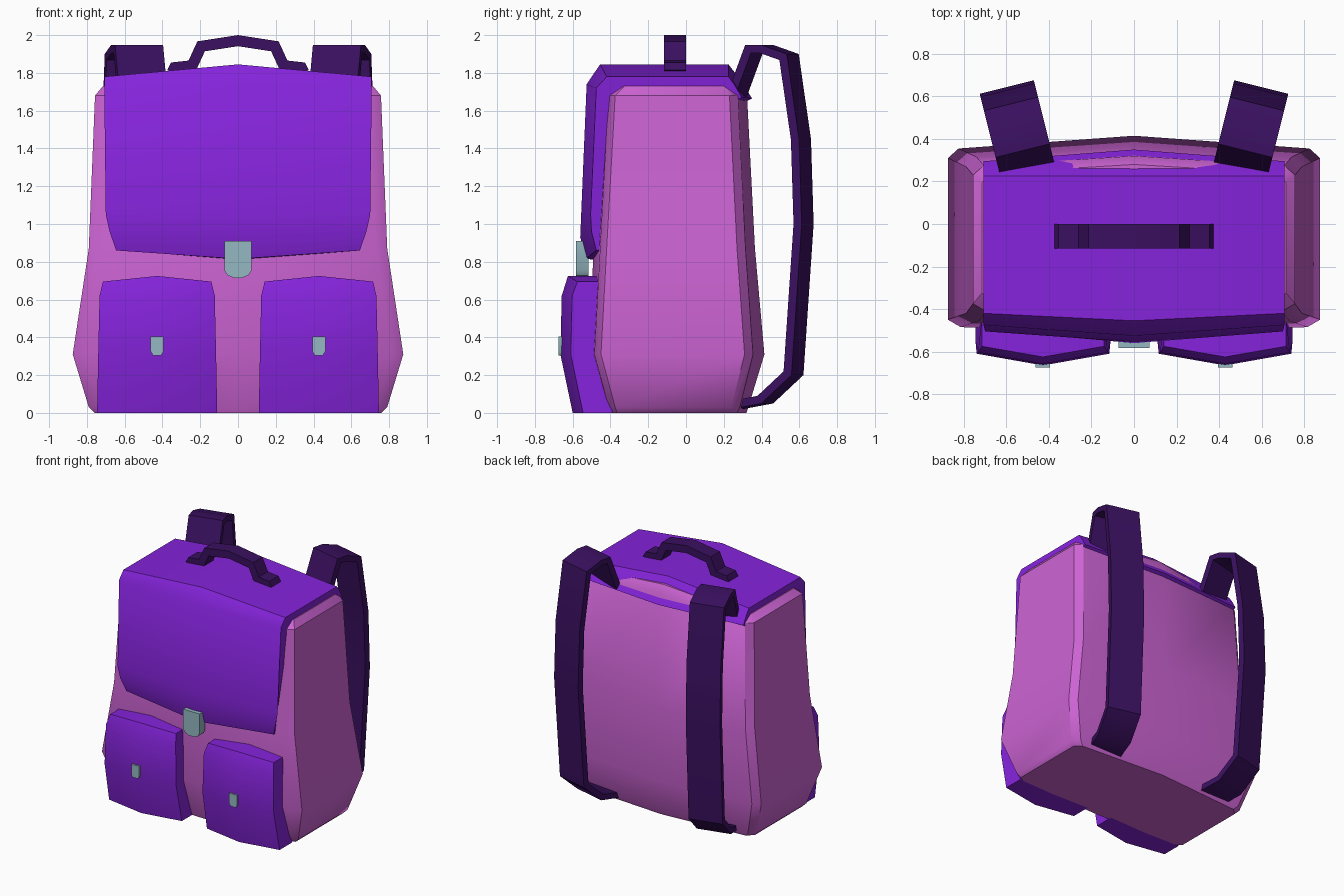
import bpy, bmesh, math
from mathutils import Vector

if "Cube" in bpy.data.objects:
    bpy.data.objects.remove(bpy.data.objects["Cube"])


def mat(name, rgb):
    m = bpy.data.materials.new(name)
    m.diffuse_color = (*rgb, 1)
    m.use_nodes = True
    m.node_tree.nodes["Principled BSDF"].inputs["Base Color"].default_value = m.diffuse_color
    return m


PINK = mat("orchid fabric", (0.61, 0.127, 0.66))
PURPLE = mat("violet fabric", (0.235, 0.017, 0.71))
STRAP = mat("dark violet webbing", (0.042, 0.005, 0.115))
METAL = mat("pale metal", (0.30, 0.485, 0.546))


def loft(name, rings, material, caps=None, angle=35):
    """Skin closed rings of points in order, capping both ends."""
    bm = bmesh.new()
    vs = [[bm.verts.new(p) for p in r] for r in rings]
    n = len(rings[0])
    for a, b in zip(vs, vs[1:]):
        for i in range(n):
            j = (i + 1) % n
            bm.faces.new((a[i], a[j], b[j], b[i]))
    for r in (vs[0], vs[-1]):
        for c in caps or [range(n)]:
            bm.faces.new([r[i] for i in c])
    bmesh.ops.recalc_face_normals(bm, faces=bm.faces[:])
    me = bpy.data.meshes.new(name)
    bm.to_mesh(me)
    bm.free()
    me.materials.append(material)
    me.shade_smooth()
    me.set_sharp_from_angle(angle=math.radians(angle))
    ob = bpy.data.objects.new(name, me)
    bpy.context.collection.objects.link(ob)
    return ob


def panel(name, cx, centre, edge, material):
    """Padded panel: a (y, z) profile in the middle, (x, y, z) at both ends."""
    rings = [[(cx - x, y, z) for x, y, z in edge],
             [(cx, y, z) for y, z in centre],
             [(cx + x, y, z) for x, y, z in edge]]
    return loft(name, rings, material)


def strip(name, path, thick, width, place, material):
    """Flat band along a 2D outer path, offset to its right by thick."""
    P = [Vector(p) for p in path]
    rings = []
    for i, p in enumerate(P):
        d1 = (p - P[max(i - 1, 0)]) if i else (P[1] - p)
        d2 = (P[i + 1] - p) if i < len(P) - 1 else d1
        n1, n2 = (Vector((d.y, -d.x)).normalized() for d in (d1, d2))
        n = (n1 + n2).normalized()
        q = p + n * thick / max(n.dot(n1), 0.4)
        h = width / 2
        rings.append([place(p.x, p.y, -h), place(p.x, p.y, h),
                      place(q.x, q.y, h), place(q.x, q.y, -h)])
    return loft(name, rings, material)


def plate(name, cx, outline, y0, y1, material):
    return loft(name, [[(cx + x, y, z) for x, z in outline] for y in (y0, y1)], material)


# Bag body: ten-sided rings (z, half width, front, front centre, back, back centre, centre rise)
levels = [(0.0, 0.76, -0.40, -0.42, 0.27, 0.32, 0),
          (0.03, 0.79, -0.41, -0.43, 0.285, 0.33, 0),
          (0.31, 0.875, -0.485, -0.51, 0.355, 0.415, 0),
          (0.87, 0.79, -0.455, -0.49, 0.315, 0.365, 0),
          (1.68, 0.757, -0.41, -0.45, 0.275, 0.32, 0.06),
          (1.73, 0.715, -0.36, -0.41, 0.24, 0.28, 0.07)]
rings = []
for z, w, f, fc, b, bc, rise in levels:
    half = [(w - 0.06, f), (w, f + 0.035), (w, b - 0.045), (w - 0.05, b)]
    rings.append([(0, fc, z + rise)] + [(x, y, z) for x, y in half]
                 + [(0, bc, z + rise)] + [(-x, y, z) for x, y in reversed(half)])
loft("bag_body", rings, PINK, caps=[range(0, 6), (5, 6, 7, 8, 9, 0)])

# Lid flap folding over the top and down the front
panel("lid_flap", 0,
      [(-0.46, 0.81), (-0.53, 0.815), (-0.56, 0.93), (-0.555, 1.05), (-0.526, 1.74),
       (-0.455, 1.845), (0.225, 1.845), (0.275, 1.78), (0.35, 1.665),
       (0.30, 1.64), (0.22, 1.76), (-0.38, 1.76), (-0.44, 1.68)],
      [(0.645, -0.43, 0.86), (0.645, -0.475, 0.86), (0.68, -0.50, 0.96), (0.70, -0.505, 1.05),
       (0.708, -0.475, 1.72), (0.708, -0.42, 1.78), (0.708, 0.225, 1.78), (0.708, 0.255, 1.74),
       (0.708, 0.295, 1.67), (0.708, 0.26, 1.65), (0.708, 0.21, 1.70), (0.708, -0.34, 1.70),
       (0.708, -0.39, 1.62)], PURPLE)

# Main buckle tongue on the flap
plate("main_buckle", 0, [(-0.072, 0.91), (0.072, 0.91), (0.072, 0.755), (0.055, 0.728),
                         (0.02, 0.715), (-0.02, 0.715), (-0.055, 0.728), (-0.072, 0.755)],
      -0.583, -0.515, METAL)

# Handle across the top
half_handle = [(-0.375, 1.815), (-0.355, 1.855), (-0.262, 1.865), (-0.215, 1.967)]
strip("top_handle", half_handle + [(0, 2.0)] + [(-x, z) for x, z in reversed(half_handle)],
      0.058, 0.115, lambda a, b, t: (a, -0.058 + t, b), STRAP)

# Mirrored parts: pockets with latches and shoulder straps
strap_path = [(0.25, 1.69), (0.345, 1.948), (0.43, 1.948), (0.565, 1.90), (0.63, 1.45),
              (0.644, 1.0), (0.59, 0.20), (0.43, 0.05), (0.27, 0.02)]
yaw = math.radians(14)
for side, s in (("left", -1), ("right", 1)):
    panel(side + "_pocket", 0.428 * s,
          [(-0.40, 0), (-0.60, 0), (-0.665, 0.31), (-0.658, 0.62), (-0.625, 0.725), (-0.43, 0.725)],
          [(0.318, -0.39, 0), (0.318, -0.545, 0), (0.312, -0.61, 0.31), (0.305, -0.603, 0.62),
           (0.287, -0.575, 0.695), (0.287, -0.43, 0.695)], PURPLE)
    plate(side + "_pocket_latch", 0.428 * s,
          [(-0.034, 0.405), (0.034, 0.405), (0.034, 0.325), (0.022, 0.305),
           (-0.022, 0.305), (-0.034, 0.325)], -0.674, -0.64, METAL)

    def place(y, z, t, s=s):
        return (s * (0.50 + (y - 0.25) * math.tan(yaw) + t * math.cos(yaw)),
                y - t * math.sin(yaw), z)
    strip(side + "_shoulder_strap", strap_path, 0.043, 0.262, place, STRAP)
